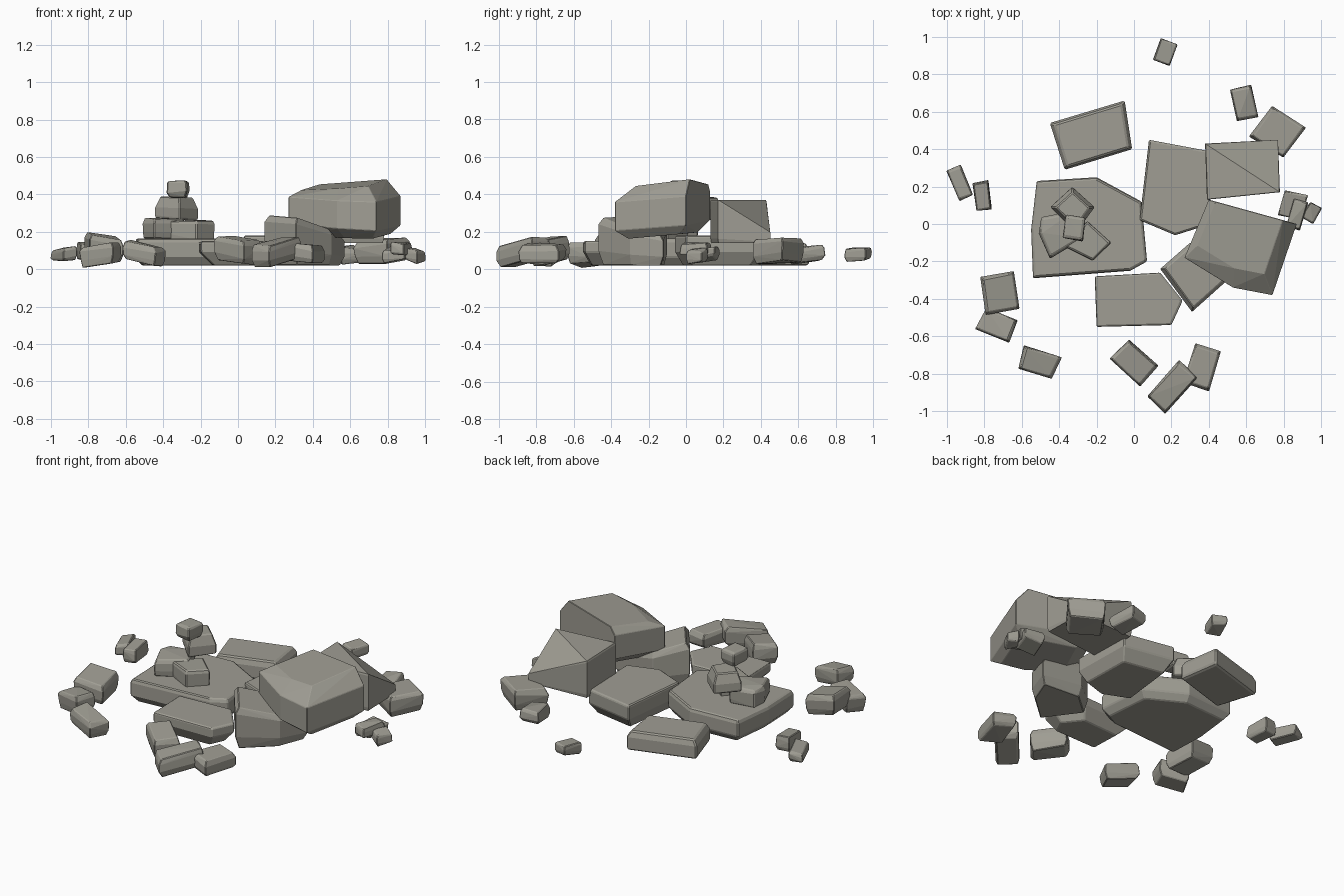
import bpy, bmesh, math, random
from mathutils import Vector, Matrix

if "Cube" in bpy.data.objects:
    bpy.data.objects.remove(bpy.data.objects["Cube"])

random.seed(4)
stone = bpy.data.materials.new("weathered_stone")
stone.diffuse_color = (0.35, 0.34, 0.295, 1)
stone.use_nodes = True
stone.node_tree.nodes["Principled BSDF"].inputs["Base Color"].default_value = stone.diffuse_color


def rock(name, outline, z0, z1, top=0.92, bottom=0.87, tilt=(0, 0), belly=(0.3, 0.8), bevel=0.006,
         flat_base=False, drop={}, rough=0.0):
    """Faceted convex stone: plan outline at the belly, shrunk to top and bottom rings."""
    pts = [Vector(p) for p in outline]
    c = sum(pts, Vector((0, 0))) / len(pts)
    bm = bmesh.new()
    for t, s in ((0, bottom), (belly[0], 1), (belly[1], 1), (1, top)):
        for i, p in enumerate(pts):
            d = (p - c) * s * (1 - random.uniform(0, rough))
            slope = d.dot(Vector(tilt)) * (t if flat_base else 1)
            z = z0 + (z1 - z0 - drop.get(i, 0)) * t + slope
            bm.verts.new((*(c + d), z + random.uniform(-rough, rough) * .1))
    finish(name, bm, bevel)


def finish(name, bm, bevel):
    """Wrap the points in a hull, merge flat faces and chip the sharp edges."""
    bmesh.ops.convex_hull(bm, input=bm.verts[:])
    bmesh.ops.delete(bm, geom=[v for v in bm.verts if not v.link_faces], context='VERTS')
    bmesh.ops.dissolve_limit(bm, angle_limit=0.06, verts=bm.verts[:], edges=bm.edges[:])
    if bevel:
        sharp = [e for e in bm.edges if e.is_manifold and e.calc_face_angle() > 0.6]
        bmesh.ops.bevel(bm, geom=sharp, offset=bevel, segments=1, affect='EDGES', clamp_overlap=True)
    bmesh.ops.recalc_face_normals(bm, faces=bm.faces[:])
    me = bpy.data.meshes.new(name)
    bm.to_mesh(me)
    bm.free()
    me.materials.append(stone)
    bpy.context.collection.objects.link(bpy.data.objects.new(name, me))


def block(x, y, length, width, angle, skew=0.0):
    """Rotated, slightly irregular four-sided outline."""
    turn = Matrix.Rotation(math.radians(angle), 2)
    corners = []
    for sx, sy in ((-1, -1), (1, -1), (1, 1), (-1, 1)):
        k = 1 + random.uniform(-skew, skew)
        corners.append(Vector((x, y)) + turn @ Vector((sx * length / 2 * k, sy * width / 2)))
    return corners


# Large flat slabs
rock("left_slab", [(-.52, .23), (-.2, .25), (.04, .12), (.07, -.2), (-.02, -.25), (-.54, -.29), (-.55, -.03)],
     .02, .165, top=.97, bottom=.88, belly=(.3, .85))
rock("back_slab", [(-.45, .54), (-.05, .66), (-.01, .4), (-.37, .29)],
     .02, .14, top=.9, bottom=.95, belly=(.1, .7), bevel=.012)
rock("centre_slab", [(.08, .45), (.4, .39), (.41, 0), (.22, -.06), (.03, .02)],
     .02, .18, top=.98, bottom=.8, belly=(.45, .92))
rock("front_slab", [(-.21, -.28), (.14, -.26), (.26, -.41), (.2, -.54), (-.2, -.55)],
     .02, .15, top=.97, bottom=.7, belly=(.55, .92))

# Right-hand pile: a block with one low corner, and one leaning under the boulder
rock("back_right_block", [(.38, .43), (.77, .45), (.78, .17), (.39, .13)],
     .14, .37, top=.98, bottom=.97, belly=(.1, .96), bevel=0, drop={1: .17})
rock("leaning_block", [(.14, -.24), (.31, -.47), (.5, -.3), (.57, -.12), (.3, -.1)],
     .02, .24, top=.88, bottom=.88, tilt=(-.25, -.12), belly=(.3, .85), bevel=.004, flat_base=True)

# Boulder on top of the pile, its lower and upper rings shifted for the overhang
outline = [(.27, -.18), (.4, .13), (.87, 0), (.85, -.06), (.74, -.38), (.53, -.34)]
centre = Vector((.6, -.12))
bm = bmesh.new()
for scale, shift, z, slope in ((.72, (.02, 0), .18, 0), (1, (0, 0), .235, -.04),
                               (1, (0, 0), .385, -.02), (.76, (-.01, .05), .452, .1)):
    for p in outline:
        d = (Vector(p) - centre) * scale
        bm.verts.new((*(centre + d + Vector(shift)), z + d.x * slope + d.y * .09))
finish("large_boulder", bm, .003)

# Small cairn on the left slab
rock("cairn_left", [(-.5, .04), (-.34, .07), (-.27, -.08), (-.45, -.19), (-.51, -.05)],
     .16, .27, top=.88, bottom=.95, rough=.06)
rock("cairn_right", [(-.25, .02), (-.12, -.1), (-.22, -.2), (-.38, -.12)], .155, .26, bottom=.97, rough=.04)
rock("cairn_middle", [(-.33, .2), (-.21, .09), (-.31, -.05), (-.45, .09)],
     .265, .385, top=.75, bottom=.97, belly=(.1, .5), tilt=(-.06, 0), rough=.04)
rock("cairn_top", block(-.32, -.02, .11, .13, -10, .1), .385, .475, top=.82, bottom=.8, rough=.06)

# Scattered stones: x, y, length, width, turn, bottom, top, sideways tilt
scattered = {
    "far_back_pebble": (.165, .92, .1, .13, -20, .05, .11, 0),
    "back_right_pebble": (.585, .645, .12, .18, 12, .035, .12, 0),
    "back_right_stone": (.77, .49, .23, .21, -33, .035, .165, .08),
    "right_flat_pebble": (.85, .1, .13, .14, -12, .05, .11, .1),
    "right_front_pebble": (.87, .05, .08, .16, -15, .07, .14, -.1),
    "right_end_pebble": (.95, .06, .08, .1, -30, .04, .105, -.1),
    "left_end_pebble": (-.93, .22, .09, .18, 23, .045, .11, .15),
    "left_inner_pebble": (-.815, .15, .09, .16, 8, .05, .14, 0),
    "left_upper_stone": (-.72, -.37, .19, .21, 10, .06, .175, -.18),
    "left_lower_stone": (-.73, -.54, .19, .13, -22, .025, .135, .15),
    "front_left_stone": (-.51, -.74, .21, .13, -17, .035, .135, -.15),
    "front_middle_stone": (0, -.74, .21, .15, -42, .035, .165, -.1),
    "front_tilted_stone": (.205, -.87, .25, .14, 48, .03, .15, .15),
    "front_right_stone": (.36, -.765, .16, .23, -18, .04, .13, -.12),
}
for name, (x, y, length, width, turn, z0, z1, lean) in scattered.items():
    rock(name, block(x, y, length, width, turn, .1), z0, z1, top=.88, bottom=.86,
         tilt=(lean, random.uniform(0, .12)), belly=(.3, .75), rough=.08, bevel=.004)
